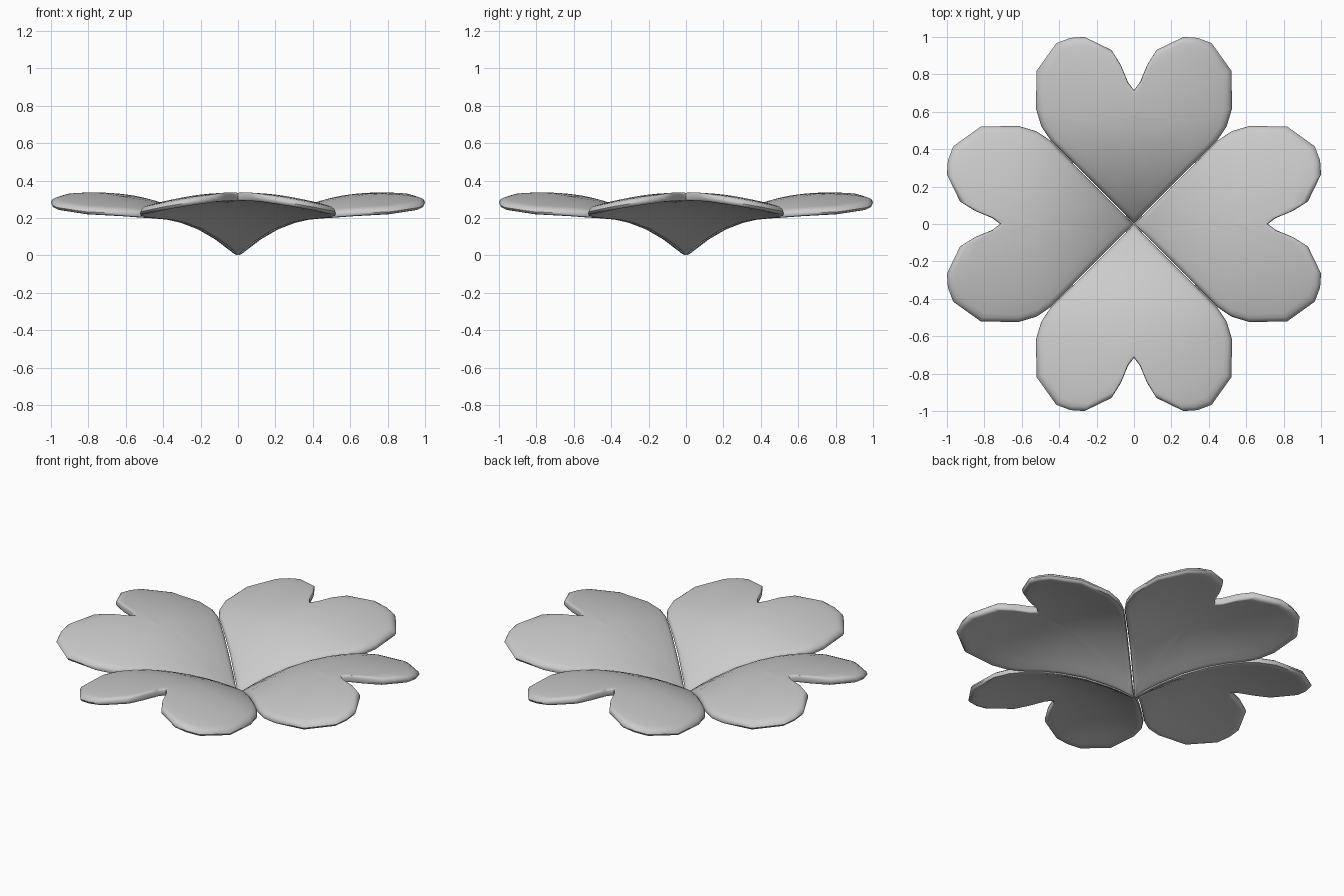
import bpy, bmesh, math

if "Cube" in bpy.data.objects:
    bpy.data.objects.remove(bpy.data.objects["Cube"])

# right half of the heart outline, tip to notch (leaf points along +y)
HALF = [(0, 0), (.047, .05), (.097, .1), (.195, .2), (.297, .3), (.375, .377), (.445, .447),
        (.495, .52), (.525, .62), (.52, .82), (.415, .967), (.34, .995), (.265, 1.0),
        (.12, .93), (.07, .85), (.033, .76), (0, .715)]
OUTLINE = HALF + [(-x, y) for x, y in HALF[-2:0:-1]]
CENTRE = (0, .5)
THICK = .022
# (outline scale, share of half thickness): rounded rim then inner rings
TOP = [(.988, .6), (.96, .92), (.92, 1), (.78, 1), (.6, 1), (.4, 1), (.2, 1)]


def height(x, y):
    # cupped rise from the tip, with the sides drooping
    return .01 + .305 * (1 - abs(1 - y / .8) ** 2.4) - .3 * x * x


def build_leaf(name, angle):
    bm = bmesh.new()
    ca, sa = math.cos(angle), math.sin(angle)

    def vert(p, s, h):
        x = p[0] * s
        y = CENTRE[1] + (p[1] - CENTRE[1]) * s
        z = max(0, height(x, y) + h * THICK)
        return bm.verts.new((x * ca - y * sa, x * sa + y * ca, z))

    rim = [vert(p, 1, 0) for p in OUTLINE]
    n = len(rim)
    for side in (1, -1):
        prev = rim
        for s, h in TOP:
            ring = [vert(p, s, h * side) for p in OUTLINE]
            for i in range(n):
                j = (i + 1) % n
                bm.faces.new((prev[i], prev[j], ring[j], ring[i]))
            prev = ring
        mid = vert(CENTRE, 1, side)
        for i in range(n):
            bm.faces.new((prev[i], prev[(i + 1) % n], mid))
    bmesh.ops.recalc_face_normals(bm, faces=bm.faces)
    me = bpy.data.meshes.new(name)
    bm.to_mesh(me)
    bm.free()
    ob = bpy.data.objects.new(name, me)
    bpy.context.collection.objects.link(ob)
    bpy.context.view_layer.objects.active = ob
    ob.select_set(True)


# four leaves around the centre
for k, label in enumerate(("back", "left", "front", "right")):
    build_leaf(label + "_leaf", k * math.pi / 2)
bpy.ops.object.shade_smooth_by_angle(angle=math.radians(50))
